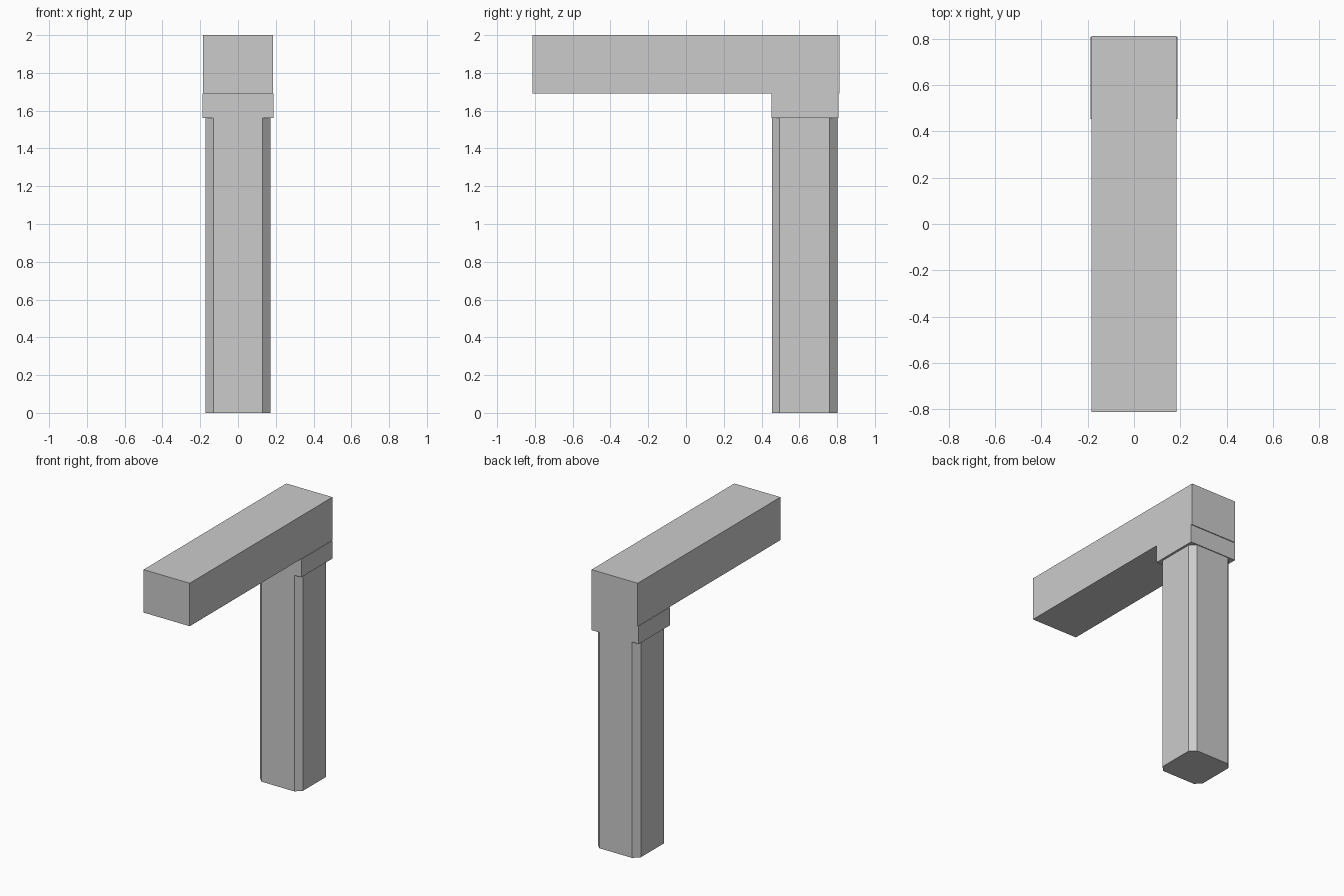
import bpy

cube = bpy.data.objects.get("Cube")
if cube:
    bpy.data.objects.remove(cube, do_unlink=True)

# Single plain grey
grey = bpy.data.materials.new("plain_grey")
grey.use_nodes = True
colour = (0.6, 0.6, 0.6, 1)
grey.diffuse_color = colour
grey.node_tree.nodes["Principled BSDF"].inputs["Base Color"].default_value = colour


def box(name, low, high):
    """Axis-aligned box between two corners."""
    centre = [(a + b) / 2 for a, b in zip(low, high)]
    bpy.ops.mesh.primitive_cube_add(size=1, location=centre)
    obj = bpy.context.object
    obj.name = name
    obj.scale = [b - a for a, b in zip(low, high)]
    bpy.ops.object.transform_apply(location=False, rotation=False, scale=True)
    obj.data.materials.append(grey)
    return obj


# Long horizontal beam reaching forward
box("beam", (-0.184, -0.813, 1.69), (0.184, 0.813, 2))

# Slightly wider collar under the back of the beam
box("collar", (-0.188, 0.453, 1.56), (0.188, 0.807, 1.69))

# Upright post with its four vertical edges chamfered
post = box("post", (-0.172, 0.455, 0), (0.172, 0.801, 1.56))
weights = post.data.attributes.new("bevel_weight_edge", "FLOAT", "EDGE")
for edge in post.data.edges:
    a, b = (post.data.vertices[i].co for i in edge.vertices)
    weights.data[edge.index].value = 1 if abs(a.z - b.z) > 1 else 0
chamfer = post.modifiers.new("chamfer", "BEVEL")
chamfer.limit_method = "WEIGHT"
chamfer.offset_type = "OFFSET"
chamfer.width = 0.041
chamfer.segments = 1
